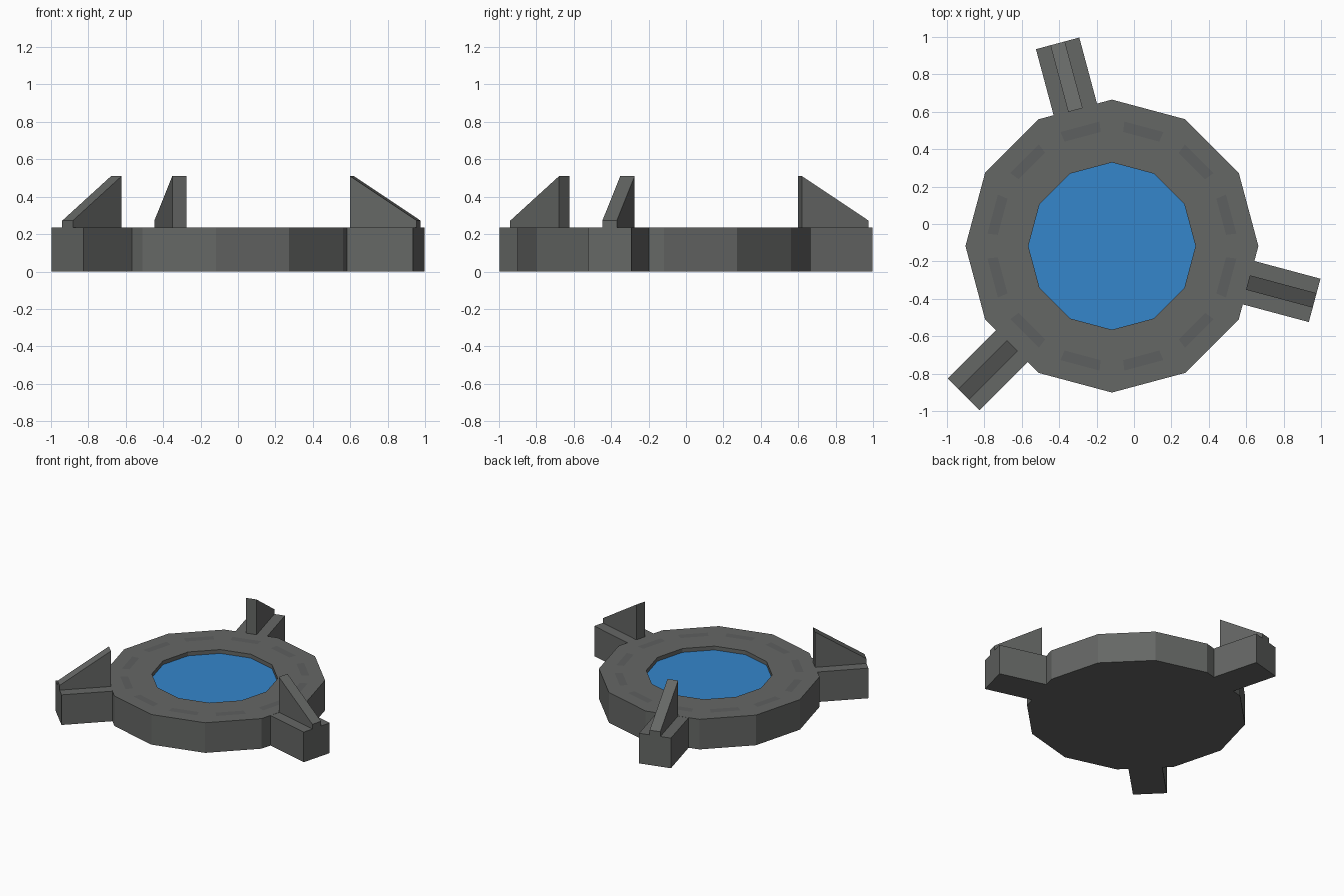
import bpy, bmesh, math
from mathutils import Matrix, Vector

if "Cube" in bpy.data.objects:
    bpy.data.objects.remove(bpy.data.objects["Cube"])

CENTRE = Vector((-0.118, -0.118, 0))
R_OUT, R_IN, TOP, WATER = 0.783, 0.447, 0.235, 0.205
SIDES = 12


def material(name, color):
    m = bpy.data.materials.new(name)
    m.diffuse_color = (*color, 1)
    m.use_nodes = True
    m.node_tree.nodes["Principled BSDF"].inputs["Base Color"].default_value = m.diffuse_color
    return m


STONE = material("stone", (0.13, 0.135, 0.13))
PANEL = material("panel_grey", (0.11, 0.115, 0.115))
BLUE = material("blue", (0.035, 0.24, 0.6))


def finish(name, bm, mat, angle=0):
    bmesh.ops.recalc_face_normals(bm, faces=bm.faces)
    me = bpy.data.meshes.new(name)
    bm.to_mesh(me)
    bm.free()
    ob = bpy.data.objects.new(name, me)
    bpy.context.collection.objects.link(ob)
    ob.location = CENTRE
    ob.rotation_euler.z = angle
    me.materials.append(mat)
    return ob


def ring(bm, r, z):
    return [bm.verts.new((r * math.cos(a), r * math.sin(a), z))
            for a in (2 * math.pi * i / SIDES for i in range(SIDES))]


def bridge(bm, a, b):
    for i in range(SIDES):
        j = (i + 1) % SIDES
        bm.faces.new((a[i], a[j], b[j], b[i]))


def prism(name, profile, half_width, mat, angle):
    """Extrude an (r, z) profile sideways about the radial axis."""
    bm = bmesh.new()
    face = bm.faces.new([bm.verts.new((r, -half_width, z)) for r, z in profile])
    ext = bmesh.ops.extrude_face_region(bm, geom=[face])["geom"]
    verts = [v for v in ext if isinstance(v, bmesh.types.BMVert)]
    bmesh.ops.translate(bm, verts=verts, vec=(0, 2 * half_width, 0))
    return finish(name, bm, mat, angle)


# Twelve-sided base with a shallow basin
bm = bmesh.new()
loops = [ring(bm, R_OUT, 0), ring(bm, R_OUT, TOP), ring(bm, R_IN, TOP), ring(bm, R_IN, WATER - 0.01)]
for a, b in zip(loops, loops[1:]):
    bridge(bm, a, b)
bm.faces.new(loops[0])
bm.faces.new(loops[-1])
finish("base", bm, STONE)

# Blue surface in the basin
bm = bmesh.new()
bm.faces.new(ring(bm, R_IN, WATER))
finish("pool_surface", bm, BLUE)

# Three arms, each with a sloping fin
for i, deg in enumerate((-15, 105, 225)):
    a = math.radians(deg)
    prism(f"arm_{i + 1}", [(0.70, 0), (1.122, 0), (1.122, TOP), (0.70, TOP - 0.001)], 0.12, STONE, a)
    prism(f"fin_{i + 1}", [(0.753, TOP - 0.01), (1.122, TOP - 0.01), (1.122, 0.272), (0.753, 0.51)],
          0.04, STONE, a)

# Faint panels on the rim, one per side
for i in range(SIDES):
    bm = bmesh.new()
    bm.faces.new([bm.verts.new((r, y, TOP + 0.001))
                  for r, y in ((0.605, -0.1), (0.66, -0.108), (0.66, 0.108), (0.605, 0.1))])
    finish(f"rim_panel_{i + 1}", bm, PANEL, math.radians(15 + 30 * i))
